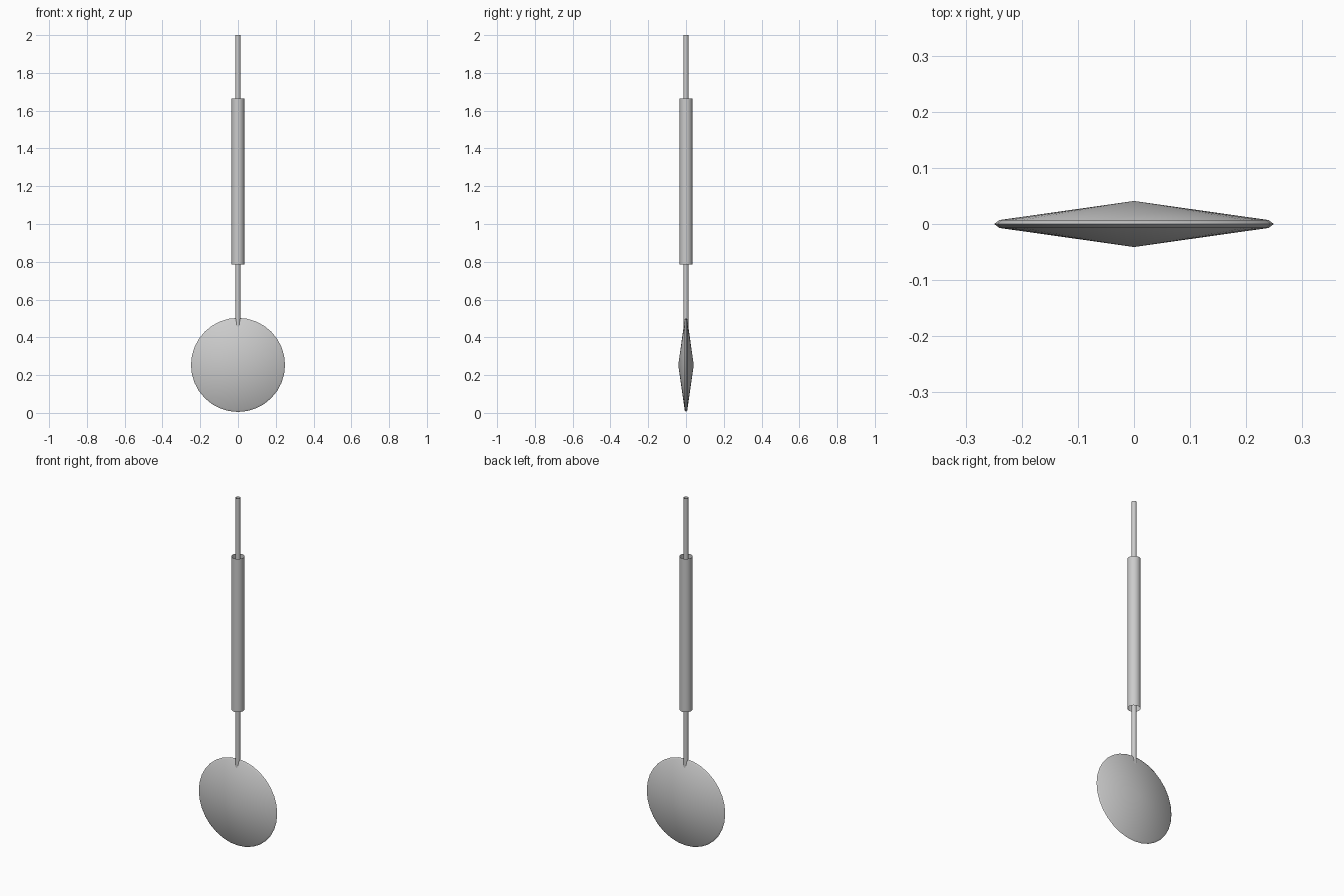
import bpy, bmesh, math

cube = bpy.data.objects.get("Cube")
if cube:
    bpy.data.objects.remove(cube)

# One plain grey metal
grey = bpy.data.materials.new("grey metal")
grey.use_nodes = True
colour = (0.6, 0.6, 0.6, 1)
grey.diffuse_color = colour
grey.node_tree.nodes["Principled BSDF"].inputs["Base Color"].default_value = colour


def lathe(name, profile, sides, location, tilt=0):
    """Spin (radius, height) points about z; a zero radius closes to a point."""
    bm = bmesh.new()
    rings = []
    for r, h in profile:
        count = sides if r else 1
        rings.append([bm.verts.new((r * math.cos(math.tau * i / sides),
                                    r * math.sin(math.tau * i / sides), h))
                      for i in range(count)])
    for low, high in zip(rings, rings[1:]):
        for i in range(sides):
            j = i + 1
            corners = [low[i % len(low)], low[j % len(low)],
                       high[j % len(high)], high[i % len(high)]]
            bm.faces.new(list(dict.fromkeys(corners)))
    mesh = bpy.data.meshes.new(name)
    bm.to_mesh(mesh)
    bm.free()
    mesh.materials.append(grey)
    obj = bpy.data.objects.new(name, mesh)
    bpy.context.collection.objects.link(obj)
    obj.location = location
    obj.rotation_euler.x = tilt
    bpy.ops.object.select_all(action="DESELECT")
    obj.select_set(True)
    bpy.context.view_layer.objects.active = obj
    bpy.ops.object.shade_smooth_by_angle(angle=math.radians(35))
    return obj


# Lens-shaped weight with a narrow bevelled rim, facing front and back
lathe("pendulum_bob",
      [(0, -0.041), (0.24, -0.007), (0.249, 0), (0.24, 0.007), (0, 0.041)],
      32, (0, 0, 0.254), math.pi / 2)

# Thin open rod running from the weight to the top
lathe("pendulum_rod", [(0.013, 0.45), (0.013, 2)], 12, (0, 0, 0))

# Wider open sleeve around the rod
lathe("rod_sleeve", [(0.034, 0.785), (0.034, 1.664)], 16, (0, 0, 0))
